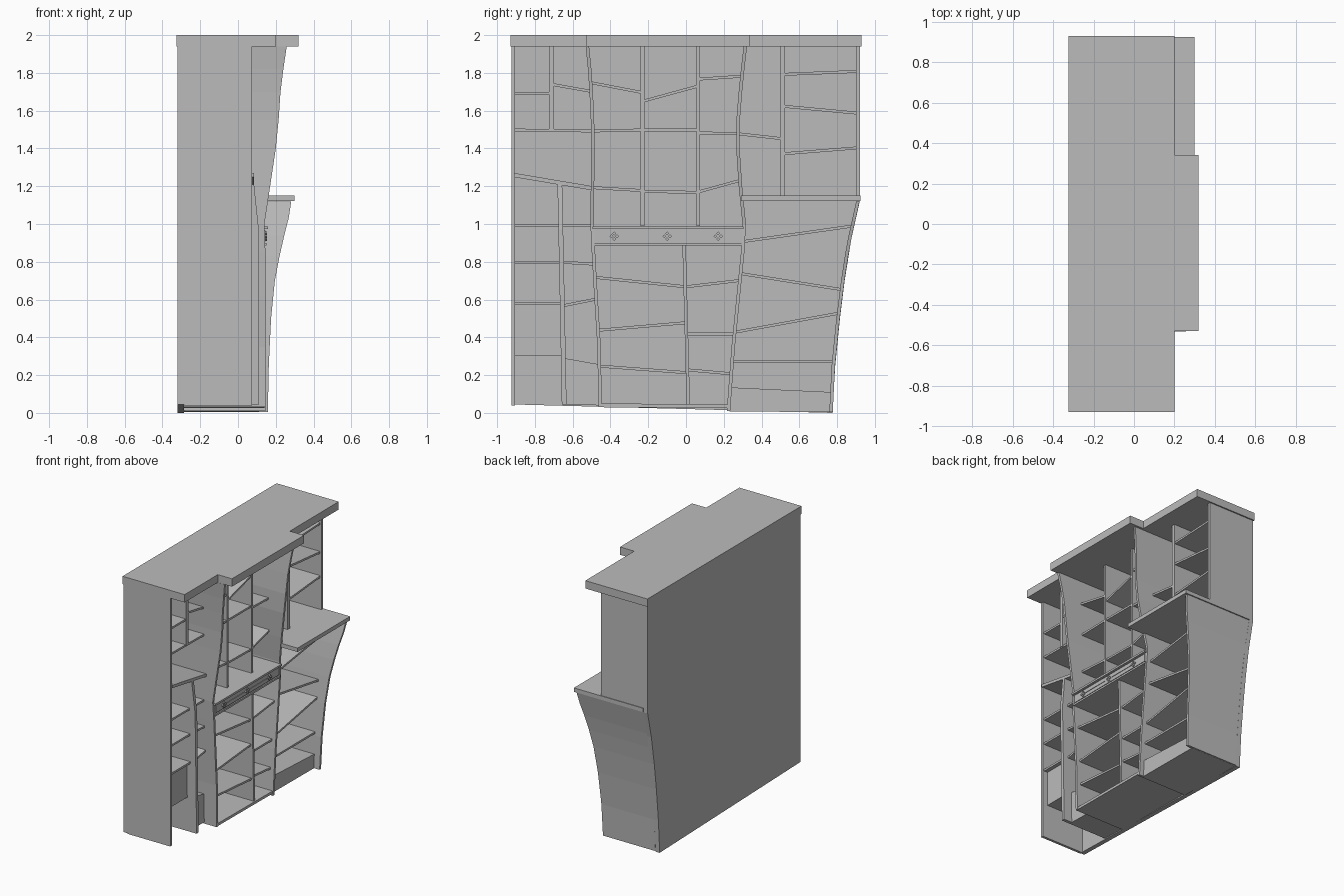
import bpy, bmesh, math

grey = bpy.data.materials.new("plain_grey")
grey.diffuse_color = (0.5, 0.5, 0.5, 1)


def finish(name, bm):
    bmesh.ops.recalc_face_normals(bm, faces=bm.faces[:])
    me = bpy.data.meshes.new(name)
    bm.to_mesh(me)
    bm.free()
    me.materials.append(grey)
    ob = bpy.data.objects.new(name, me)
    bpy.context.collection.objects.link(ob)
    return ob


def extrude(name, pts, shift):
    """Closed outline of 3D points pushed along shift."""
    bm = bmesh.new()
    f = bm.faces.new([bm.verts.new(p) for p in pts])
    r = bmesh.ops.extrude_face_region(bm, geom=[f])
    vs = [v for v in r["geom"] if isinstance(v, bmesh.types.BMVert)]
    bmesh.ops.translate(bm, vec=shift, verts=vs)
    return finish(name, bm)


def slab_yz(name, pts, x0, x1):
    return extrude(name, [(x0, y, z) for y, z in pts], (x1 - x0, 0, 0))


def box(name, x0, x1, y0, y1, z0, z1):
    return slab_yz(name, [(y0, z0), (y1, z0), (y1, z1), (y0, z1)], x0, x1)


def shelf(name, x1, y0, z0, y1, z1, t=0.015):
    """Board whose ends may sit at different heights (z is the upper side)."""
    return slab_yz(name, [(y0, z0 - t), (y1, z1 - t), (y1, z1), (y0, z0)], BACK, x1)


def wavy_panel(name, rows, t):
    """Upright panel; each row gives side position, height and front edge."""
    bm = bmesh.new()
    prev = None
    for y, z, xf in rows:
        ring = [bm.verts.new(p) for p in
                ((BACK, y - t / 2, z), (xf, y - t / 2, z), (xf, y + t / 2, z), (BACK, y + t / 2, z))]
        if prev:
            for i in range(4):
                j = (i + 1) % 4
                bm.faces.new((prev[i], prev[j], ring[j], ring[i]))
        else:
            bm.faces.new(ring)
        prev = ring
    bm.faces.new(prev)
    return finish(name, bm)


BACK = -0.285

# top slab with its forward step
top = [(-0.325, -0.93), (0.2, -0.93), (0.2, -0.53), (0.32, -0.53),
       (0.32, 0.34), (0.2, 0.34), (0.2, 0.93), (-0.325, 0.93)]
extrude("top_slab", [(x, y, 1.94) for x, y in top], (0, 0, 0.06))

# back board, tapering on the lower right
slab_yz("back_board", [(-0.925, 0.045), (0.775, 0.0), (0.79, 0.25), (0.815, 0.5), (0.84, 0.7),
                       (0.875, 0.92), (0.92, 1.12), (0.92, 1.94), (-0.925, 1.94)], -0.32, BACK)

# outer sides and ledge
box("left_side", BACK, 0.075, -0.925, -0.905, 0.04, 1.94)
box("upper_right_side", BACK, 0.075, 0.9, 0.92, 1.15, 1.94)
wavy_panel("lower_right_side", [(0.768, 0.005, 0.158), (0.78, 0.25, 0.163), (0.805, 0.5, 0.175),
                                (0.83, 0.7, 0.195), (0.85, 0.83, 0.22), (0.87, 0.94, 0.245),
                                (0.89, 1.03, 0.268), (0.91, 1.12, 0.282)], 0.018)
box("side_ledge", BACK, 0.3, 0.29, 0.925, 1.122, 1.152)

# curved main dividers
wavy_panel("left_divider", [(-0.455, 0.03, 0.145), (-0.46, 0.35, 0.145), (-0.477, 0.62, 0.145),
                            (-0.49, 0.85, 0.145), (-0.497, 1.0, 0.14), (-0.495, 1.2, 0.17),
                            (-0.493, 1.4, 0.2), (-0.495, 1.55, 0.215), (-0.502, 1.7, 0.225),
                            (-0.51, 1.82, 0.24), (-0.522, 1.94, 0.258)], 0.018)
wavy_panel("right_divider", [(0.225, 0.01, 0.145), (0.25, 0.35, 0.145), (0.275, 0.6, 0.145),
                             (0.3, 0.85, 0.145), (0.308, 1.0, 0.14), (0.288, 1.2, 0.17),
                             (0.275, 1.4, 0.2), (0.276, 1.55, 0.215), (0.288, 1.7, 0.225),
                             (0.3, 1.82, 0.24), (0.314, 1.94, 0.258)], 0.018)

# small uprights
box("upper_left_upright", BACK, 0.07, -0.725, -0.7, 1.495, 1.94)
box("middle_upright_a", BACK, 0.075, -0.24, -0.22, 0.99, 1.94)
box("middle_upright_b", BACK, 0.075, 0.055, 0.075, 0.99, 1.94)
box("upper_right_upright", BACK, 0.07, 0.5, 0.525, 1.15, 1.94)
wavy_panel("lower_left_upright", [(-0.645, 0.045, 0.11), (-0.655, 0.58, 0.11),
                                  (-0.663, 0.97, 0.11), (-0.668, 1.21, 0.085)], 0.025)
wavy_panel("lower_middle_upright", [(0.012, 0.045, 0.13), (-0.01, 0.89, 0.13)], 0.018)

# shelves: front depth, then left end and right end of each board
groups = {
    "upper_left_shelf": (0.065, [(-0.91, 1.7, -0.72, 1.7), (-0.7, 1.745, -0.505, 1.71),
                                 (-0.91, 1.505, -0.495, 1.5)]),
    "lower_left_shelf": (0.065, [(-0.91, 1.0, -0.67, 1.0), (-0.91, 0.803, -0.67, 0.803),
                                 (-0.91, 0.587, -0.66, 0.587), (-0.655, 1.0, -0.495, 1.0),
                                 (-0.655, 0.805, -0.485, 0.795), (-0.65, 0.575, -0.475, 0.61)]),
    "upper_middle_shelf": (0.07, [(-0.5, 1.755, -0.24, 1.705), (-0.493, 1.5, -0.24, 1.505),
                                  (-0.493, 1.2, -0.24, 1.185), (-0.22, 1.66, 0.055, 1.735),
                                  (-0.22, 1.505, 0.055, 1.505), (-0.22, 1.18, 0.055, 1.175),
                                  (0.075, 1.775, 0.3, 1.79), (0.075, 1.49, 0.277, 1.485),
                                  (0.075, 1.18, 0.285, 1.238)]),
    "lower_middle_shelf": (0.115, [(-0.48, 0.725, 0, 0.675), (-0.463, 0.445, 0, 0.485),
                                   (-0.457, 0.255, 0.01, 0.22), (0, 0.675, 0.28, 0.708),
                                   (0.01, 0.425, 0.255, 0.425), (0.01, 0.235, 0.235, 0.215)]),
    "upper_right_shelf": (0.065, [(0.525, 1.8, 0.9, 1.815), (0.525, 1.63, 0.9, 1.595),
                                  (0.525, 1.38, 0.9, 1.41), (0.277, 1.485, 0.5, 1.46)]),
    "lower_right_shelf": (0.11, [(0.305, 0.915, 0.87, 0.995), (0.29, 0.745, 0.825, 0.66),
                                 (0.26, 0.435, 0.808, 0.535), (0.24, 0.278, 0.782, 0.278)]),
}
for name, (depth, boards) in groups.items():
    for i, b in enumerate(boards):
        shelf(f"{name}_{i + 1}", depth, *b)
shelf("sloping_cap", 0.085, -0.91, 1.27, -0.495, 1.2, 0.022)
shelf("middle_floor", 0.14, -0.455, 0.05, 0.22, 0.045, 0.02)

# closed boxes in the low compartments
box("left_closed_box", BACK, 0.035, -0.905, -0.66, 0.305, 0.575)
slab_yz("small_closed_box", [(-0.64, 0.045), (-0.46, 0.04), (-0.46, 0.257), (-0.645, 0.29)], BACK, 0.04)
slab_yz("right_plinth", [(0.23, 0.008), (0.768, 0.004), (0.772, 0.11), (0.235, 0.135)], BACK, 0.11)

# drawer band between the dividers
box("drawer_top_board", BACK, 0.158, -0.495, 0.305, 0.973, 0.988)
box("drawer_bottom_board", BACK, 0.15, -0.487, 0.3, 0.886, 0.9)
box("drawer_body", BACK, 0.14, -0.488, 0.3, 0.9, 0.973)
box("drawer_front", 0.14, 0.146, -0.475, 0.288, 0.907, 0.966)

# diamond ornaments with thin rods between
for i, y in enumerate((-0.38, -0.1, 0.17)):
    for j in range(4):
        a = j * math.pi / 2
        cy, cz = y + 0.015 * math.cos(a), 0.935 + 0.015 * math.sin(a)
        slab_yz(f"ornament_{i + 1}_{j + 1}", [(cy + 0.01 * math.cos(k * math.pi / 2),
                cz + 0.01 * math.sin(k * math.pi / 2)) for k in range(4)], 0.146, 0.154)
for i, (a, b) in enumerate(((-0.345, -0.135), (-0.065, 0.135))):
    box(f"ornament_rod_{i + 1}", 0.146, 0.15, a, b, 0.933, 0.937)
